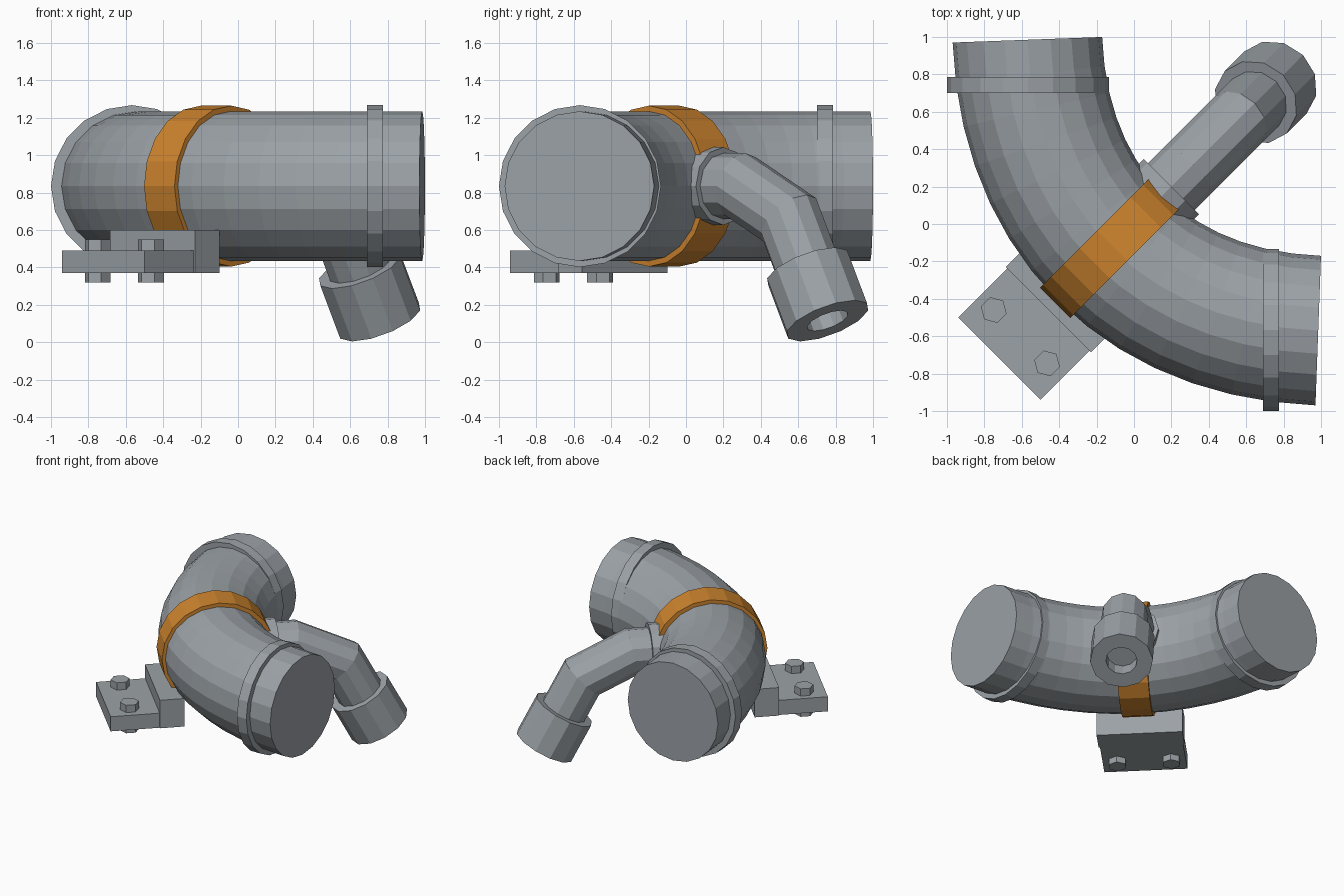
import bpy, bmesh, math
from mathutils import Vector

if "Cube" in bpy.data.objects:
    bpy.data.objects.remove(bpy.data.objects["Cube"])

ZC = 0.835                      # height of the main pipe axis
R2 = math.sqrt(0.5)


def material(name, rgb):
    m = bpy.data.materials.new(name)
    m.diffuse_color = (*rgb, 1)
    m.use_nodes = True
    m.node_tree.nodes["Principled BSDF"].inputs["Base Color"].default_value = m.diffuse_color
    return m


GREY = material("steel grey", (0.33, 0.36, 0.385))
ORANGE = material("band orange", (0.62, 0.235, 0.028))


def finish(bm, name, mat):
    bmesh.ops.recalc_face_normals(bm, faces=bm.faces)
    me = bpy.data.meshes.new(name)
    bm.to_mesh(me)
    bm.free()
    me.materials.append(mat)
    ob = bpy.data.objects.new(name, me)
    bpy.context.collection.objects.link(ob)
    return ob


def sweep(name, stations, n, mat, phase=0.0):
    """Skin circular rings; stations = (centre, normal, radius, miter stretch)."""
    bm = bmesh.new()
    rings = []
    for c, t, r, k in stations:
        t = Vector(t).normalized()
        side = t.cross(Vector((0, 0, 1)))
        side = side.normalized() if side.length > 1e-4 else Vector((1, 0, 0))
        up = side.cross(t)
        ring = []
        for i in range(n):
            a = 2 * math.pi * i / n + phase
            ring.append(bm.verts.new(Vector(c) + side * r * math.cos(a)
                                     + up * r * k * math.sin(a)))
        rings.append(ring)
    for a, b in zip(rings, rings[1:]):
        for i in range(n):
            j = (i + 1) % n
            bm.faces.new((a[i], a[j], b[j], b[i]))
    bm.faces.new(rings[0])
    bm.faces.new(rings[-1])
    return finish(bm, name, mat)


def cylinder(name, p, q, r, n, mat, phase=0.0):
    p, q = Vector(p), Vector(q)
    return sweep(name, [(p, q - p, r, 1), (q, q - p, r, 1)], n, mat, phase)


def block(name, d0, d1, width, z0, z1):
    """Box turned 45 degrees, from d0 to d1 along the diagonal."""
    bm = bmesh.new()
    bmesh.ops.create_cube(bm, size=1)
    u, v = Vector((R2, R2, 0)), Vector((R2, -R2, 0))
    for w in bm.verts:
        x, y, z = w.co + Vector((0.5, 0, 0.5))
        w.co = u * (d0 + (d1 - d0) * x) + v * width * y + Vector((0, 0, z0 + (z1 - z0) * z))
    return finish(bm, name, GREY)


# Main elbow pipe along a smooth bend
H, TILT = 0.92, 0.037
P = [Vector((-0.57, 0.985, ZC)), Vector((-0.57 + TILT * H, 0.985 - H, ZC)),
     Vector((0.985 - H, -0.57 + TILT * H, ZC)), Vector((0.985, -0.57, ZC))]
stations = []
SEG = 14
for i in range(SEG + 1):
    t = i / SEG
    s = 1 - t
    c = P[0] * s**3 + P[1] * 3 * s * s * t + P[2] * 3 * s * t * t + P[3] * t**3
    d = (P[1] - P[0]) * s * s + (P[2] - P[1]) * 2 * s * t + (P[3] - P[2]) * t * t
    stations.append((c, d, 0.40, 1))
sweep("elbow_pipe", stations, 20, GREY)

# Collars near both pipe ends
cylinder("back_collar", (-0.567, 0.70, ZC), (-0.567, 0.785, ZC), 0.433, 20, GREY)
cylinder("right_collar", (0.69, -0.567, ZC), (0.775, -0.567, ZC), 0.433, 20, GREY)

# Orange clamp band around the middle of the bend
m, w = -0.117, 0.115 * R2
cylinder("clamp_band", (m - w, m + w, ZC), (m + w, m - w, ZC), 0.43, 20, ORANGE)

# Branch outlet: base disc, bent pipe and end socket
cylinder("branch_base", (0.10, 0.10, ZC), (0.20, 0.20, ZC), 0.208, 12, GREY)

path = [Vector((0.10, 0.10, ZC)), Vector((0.29, 0.29, ZC)),
        Vector((0.555, 0.555, 0.655)), Vector((0.69, 0.69, 0.295))]
dirs = [(b - a).normalized() for a, b in zip(path, path[1:])]
branch = []
for i, c in enumerate(path):
    a, b = dirs[max(i - 1, 0)], dirs[min(i, 2)]
    branch.append((c, a + b, 0.176, 1 / math.cos(a.angle(b) / 2)))
sweep("branch_pipe", branch, 12, GREY)

tip = Vector((0.757, 0.757, 0.115))
axis = Vector((0.332, 0.332, -0.883)).normalized()
sweep("branch_socket",
      [(tip - axis * back, axis, r, 1)
       for back, r in ((0.32, 0.235), (0, 0.235), (0, 0.117), (0.11, 0.117))],
      12, GREY)

# Mounting bracket: tall block with a bolted foot plate
block("bracket_block", -0.647, -0.463, 0.643, 0.37, 0.60)
block("bracket_plate", -1.018, -0.64, 0.622, 0.37, 0.49)

# Hex bolt heads above and nuts below the plate
for side, (x, y) in (("left", (-0.75, -0.46)), ("right", (-0.465, -0.745))):
    for part, z0, z1 in (("bolt_head", 0.485, 0.55), ("nut", 0.32, 0.375)):
        cylinder(f"{side}_{part}", (x, y, z0), (x, y, z1), 0.071, 6, GREY, math.radians(15))
